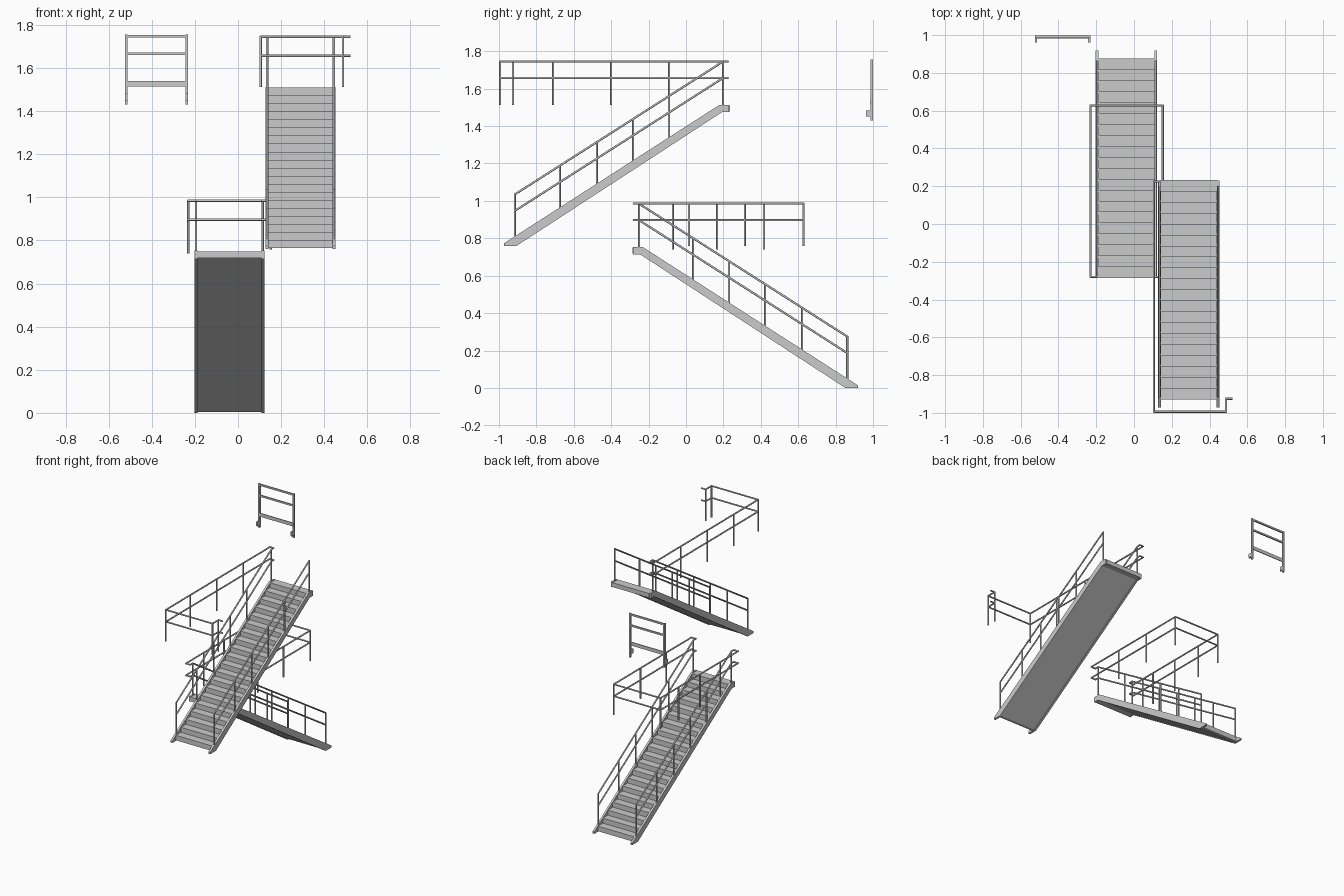
import bpy, bmesh, math
from mathutils import Matrix, Vector

cube = bpy.data.objects.get("Cube")
if cube:
    bpy.data.objects.remove(cube, do_unlink=True)

# One painted-steel colour for everything
steel = bpy.data.materials.new("light_grey_steel")
steel.use_nodes = True
GREY = (0.6, 0.6, 0.6, 1)
steel.diffuse_color = GREY
steel.node_tree.nodes["Principled BSDF"].inputs["Base Color"].default_value = GREY

R = 0.0055


def finish(name, bm, matrix=None, smooth=False):
    if matrix:
        bm.transform(matrix)
    bmesh.ops.recalc_face_normals(bm, faces=bm.faces)
    mesh = bpy.data.meshes.new(name)
    bm.to_mesh(mesh)
    bm.free()
    mesh.materials.append(steel)
    obj = bpy.data.objects.new(name, mesh)
    bpy.context.collection.objects.link(obj)
    if smooth:
        bpy.ops.object.select_all(action='DESELECT')
        obj.select_set(True)
        bpy.context.view_layer.objects.active = obj
        bpy.ops.object.shade_smooth_by_angle(angle=math.radians(50))


def extrude(bm, profile, x0, x1):
    """Sweep a (y, z) profile from x0 to x1."""
    face = bm.faces.new([bm.verts.new((x0, y, z)) for y, z in profile])
    out = bmesh.ops.extrude_face_region(bm, geom=[face])
    verts = [g for g in out["geom"] if isinstance(g, bmesh.types.BMVert)]
    bmesh.ops.translate(bm, verts=verts, vec=(x1 - x0, 0, 0))


def box(bm, lo, hi):
    extrude(bm, [(lo[1], lo[2]), (hi[1], lo[2]), (hi[1], hi[2]), (lo[1], hi[2])], lo[0], hi[0])


def bar(bm, a, b):
    """Round tube between two points, lapped slightly at its ends."""
    a, b = Vector(a), Vector(b)
    d = b - a
    m = Matrix.Translation((a + b) / 2) @ d.to_track_quat('Z', 'Y').to_matrix().to_4x4()
    bmesh.ops.create_cone(bm, cap_ends=True, segments=8, radius1=R, radius2=R,
                          depth=d.length + R, matrix=m)


def run(bm, points):
    for a, b in zip(points, points[1:]):
        bar(bm, a, b)


# Flight dimensions, shared by both flights
STEPS, GOING, RISE = 20, 0.058, 0.0373
Y0, Z0 = -0.93, 0.764
RAIL_LOW, RAIL_HIGH = (-0.915, 1.035), (0.198, 1.745)
MID_DROP = 0.088
POSTS = (-0.915, -0.674, -0.476, -0.283, -0.091, 0.198)
RAIL_X = 0.155

STRINGER = [(-0.972, 0.76), (-0.905, 0.76), (0.192, 1.474), (0.23, 1.474),
            (0.23, 1.513), (0.178, 1.513), (-0.972, 0.774)]


def flight(label, matrix):
    # Closed treads and risers with a flat soffit
    profile = []
    for i in range(STEPS):
        y = Y0 + i * GOING
        profile += [(y, Z0 + i * RISE), (y, Z0 + (i + 1) * RISE)]
    profile += [(0.234, Z0 + STEPS * RISE), (0.234, 1.478), (0.19, 1.478), (-0.908, Z0)]
    bm = bmesh.new()
    extrude(bm, profile, -0.15, 0.15)
    finish(label + "_steps", bm, matrix)

    for side, s in (("left", 1), ("right", -1)):
        bm = bmesh.new()
        extrude(bm, STRINGER, s * 0.148, s * 0.163)
        finish(f"{label}_stringer_{side}", bm, matrix)

        # Sloping rails and their posts
        bm = bmesh.new()
        x = s * RAIL_X
        slope = (RAIL_HIGH[1] - RAIL_LOW[1]) / (RAIL_HIGH[0] - RAIL_LOW[0])
        for drop in (0, MID_DROP):
            bar(bm, (x, RAIL_LOW[0], RAIL_LOW[1] - drop), (x, RAIL_HIGH[0], RAIL_HIGH[1] - drop))
        for y in POSTS:
            top = RAIL_LOW[1] + slope * (y - RAIL_LOW[0])
            bar(bm, (x, y, top - 0.25), (x, y, top))
        finish(f"{label}_handrail_{side}", bm, matrix, smooth=True)


UPPER = Matrix.Translation((0.29, 0, 0))
LOWER = Matrix.Translation((-0.04, -0.053, -0.76)) @ Matrix.Rotation(math.pi, 4, 'Z')
flight("upper_flight", UPPER)
flight("lower_flight", LOWER)


def guard(name, path, top, posts):
    """Level two-rail guard along a plan path, with posts (x, y, foot height)."""
    bm = bmesh.new()
    for z in (top, top - MID_DROP):
        run(bm, [(x, y, z) for x, y in path])
    for x, y, foot in posts:
        bar(bm, (x, y, foot), (x, y, top))
    finish(name, bm, smooth=True)


# Upper landing guard, returning onto the upper flight's right rail
XA, XB, YF = 0.105, 0.487, -0.994
guard("upper_landing_guard",
      [(0.135, 0.198), (0.135, 0.224), (XA, 0.224), (XA, YF), (XB, YF), (XB, -0.925), (0.52, -0.925)],
      1.745,
      [(XA, y, 1.515) for y in (YF, -0.71, -0.4, -0.09)] + [(XB, YF, 1.515), (XB, -0.925, 1.515)])

# Lower landing guard, wrapping round between both rails of the lower flight
XL, XR, YB, YE = 0.152, -0.231, 0.628, -0.28
guard("lower_landing_guard",
      [(0.115, -0.251), (0.115, YE), (XL, YE), (XL, YB), (XR, YB), (XR, YE), (-0.195, YE), (-0.195, -0.251)],
      0.985,
      [(XR, y, 0.742) for y in (-0.07, 0.166, 0.417)] + [(XL, y, 0.762) for y in (0.016, 0.315, YB)]
      + [(XR, YB, 0.762)])

# Free-standing end guard with toe board and foot brackets
bm = bmesh.new()
for x in (-0.519, -0.237):
    box(bm, (x - 0.006, 0.986, 1.43), (x + 0.006, 0.999, 1.755))
    box(bm, (x - 0.006, 0.962, 1.45), (x + 0.006, 0.986, 1.482))
for z in (1.747, 1.666):
    box(bm, (-0.519, 0.987, z - 0.006), (-0.237, 0.998, z + 0.006))
finish("end_guard_frame", bm)
bm = bmesh.new()
box(bm, (-0.519, 0.983, 1.515), (-0.237, 0.989, 1.541))
finish("end_guard_toe_board", bm)
